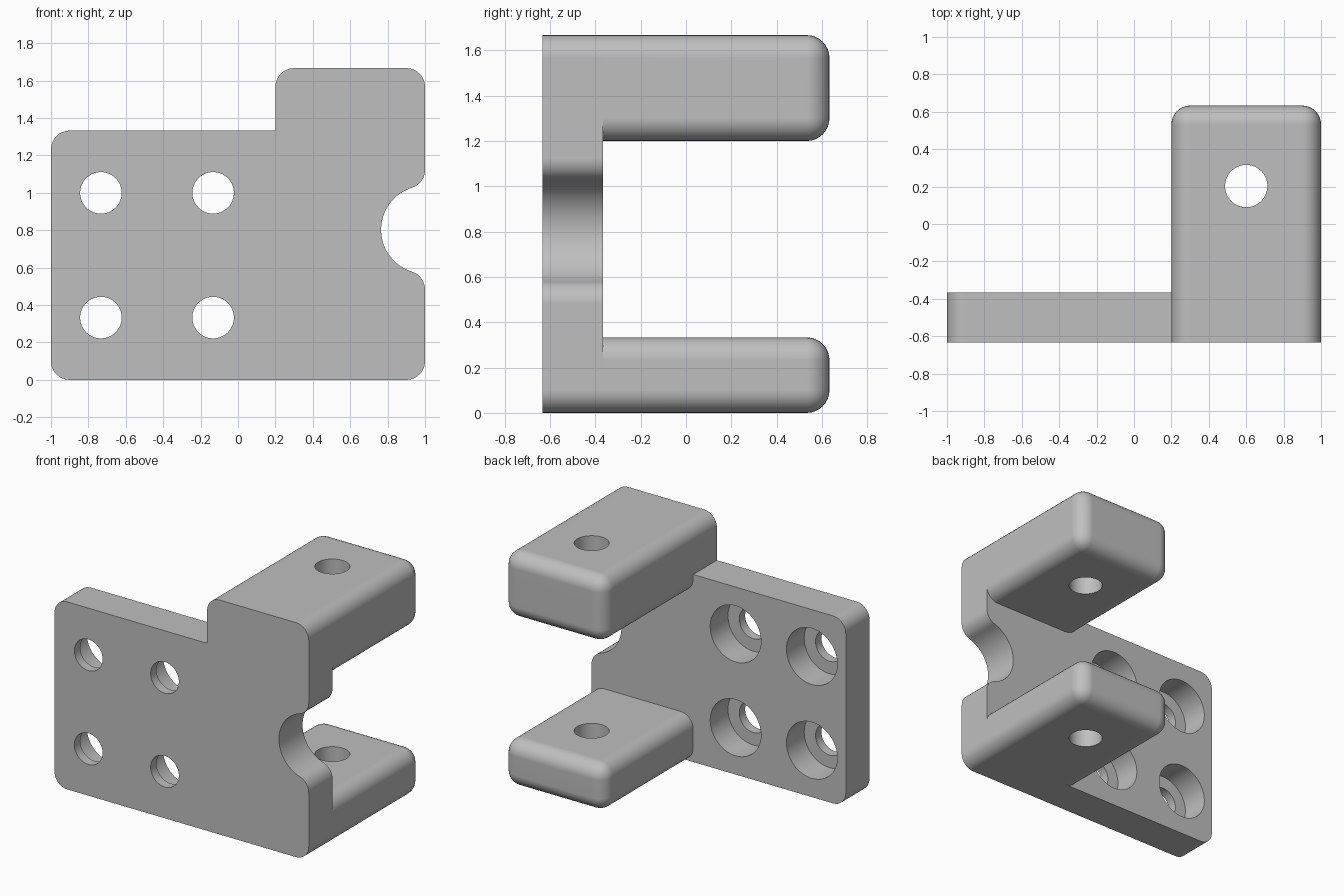
import bpy, bmesh
from math import radians, sin, cos, pi, sqrt, atan2, degrees
from mathutils import Matrix, Vector

cube = bpy.data.objects.get("Cube")
if cube:
    bpy.data.objects.remove(cube)

FRONT, INNER, BACK = -0.633, -0.367, 0.633   # y of plate front, plate back, arm ends
R = 0.1                                      # fillet radius
SEG = 8

grey = bpy.data.materials.new("machined_grey")
grey.use_nodes = True
grey.diffuse_color = (0.52, 0.52, 0.52, 1)
grey.node_tree.nodes["Principled BSDF"].inputs["Base Color"].default_value = grey.diffuse_color


def to_object(name, bm):
    bmesh.ops.recalc_face_normals(bm, faces=bm.faces)
    mesh = bpy.data.meshes.new(name)
    bm.to_mesh(mesh)
    bm.free()
    mesh.materials.append(grey)
    obj = bpy.data.objects.new(name, mesh)
    bpy.context.collection.objects.link(obj)
    return obj


def arc(x, z, r, start, end, steps=SEG):
    angles = [radians(start + (end - start) * i / steps) for i in range(steps + 1)]
    return [(x + r * cos(a), z + r * sin(a)) for a in angles]


def drill(obj, centre, r, length, axis):
    """Cut a round hole centred on a point, along 'Y' or 'Z'."""
    bm = bmesh.new()
    turn = Matrix.Rotation(pi / 2, 4, 'X') if axis == 'Y' else Matrix()
    bmesh.ops.create_cone(bm, cap_ends=True, segments=64, radius1=r, radius2=r,
                          depth=length, matrix=Matrix.Translation(centre) @ turn)
    cutter = to_object("hole_cutter", bm)
    cutter.hide_render = True
    mod = obj.modifiers.new("hole", 'BOOLEAN')
    mod.operation, mod.solver, mod.object = 'DIFFERENCE', 'EXACT', cutter
    bpy.context.view_layer.objects.active = obj
    bpy.ops.object.modifier_apply(modifier=mod.name)
    bpy.data.objects.remove(cutter)


def finish(obj):
    bpy.ops.object.select_all(action='DESELECT')
    obj.select_set(True)
    bpy.context.view_layer.objects.active = obj
    bpy.ops.object.shade_smooth_by_angle(angle=radians(30))
    mod = obj.modifiers.new("clean_shading", 'WEIGHTED_NORMAL')
    mod.keep_sharp = True


# Mounting plate: stepped outline with a blended round notch in its side
notch_z, notch_r = 0.803, 0.235
rise = sqrt((notch_r + R) ** 2 - R ** 2)      # height of blend centre above notch centre
tilt = degrees(atan2(rise, R))
outline = (arc(-1 + R, R, R, 180, 270)
           + arc(1 - R, R, R, 270, 360)
           + arc(1 - R, notch_z - rise, R, 0, tilt)
           + arc(1, notch_z, notch_r, 180 + tilt, 180 - tilt, 24)[1:-1]
           + arc(1 - R, notch_z + rise, R, -tilt, 0)
           + arc(1 - R, 1.667 - R, R, 0, 90)
           + arc(0.2 + R, 1.667 - R, R, 90, 180)
           + [(0.2, 1.333)]
           + arc(-1 + R, 1.333 - R, R, 90, 180))
bm = bmesh.new()
face = bm.faces.new([bm.verts.new((x, FRONT, z)) for x, z in outline])
grown = bmesh.ops.extrude_face_region(bm, geom=[face], use_keep_orig=True)["geom"]
bmesh.ops.translate(bm, vec=(0, INNER - FRONT, 0),
                    verts=[v for v in grown if isinstance(v, bmesh.types.BMVert)])
plate = to_object("mounting_plate", bm)

# Four screw holes, counterbored from the back
for x in (-0.733, -0.133):
    for z in (0.333, 1.0):
        drill(plate, (x, FRONT, z), 0.111, 1, 'Y')
        drill(plate, (x, INNER, z), 0.2, 0.4, 'Y')
finish(plate)


# Arms: blocks rounded everywhere except where they meet the plate
def make_arm(name, bottom, top):
    bm = bmesh.new()
    size = Vector((0.8, BACK - INNER, top - bottom))
    centre = Vector((0.6, (BACK + INNER) / 2, (bottom + top) / 2))
    bmesh.ops.create_cube(bm, size=1, matrix=Matrix.LocRotScale(centre, None, size))
    edges = [e for e in bm.edges if max(v.co.y for v in e.verts) > INNER + 0.01]
    bmesh.ops.bevel(bm, geom=edges, offset=R, segments=SEG, profile=0.5, affect='EDGES')
    arm = to_object(name, bm)
    drill(arm, (0.6, 0.203, centre.z), 0.113, 1, 'Z')
    finish(arm)


make_arm("lower_arm", 0, 0.333)
make_arm("upper_arm", 1.2, 1.667)
